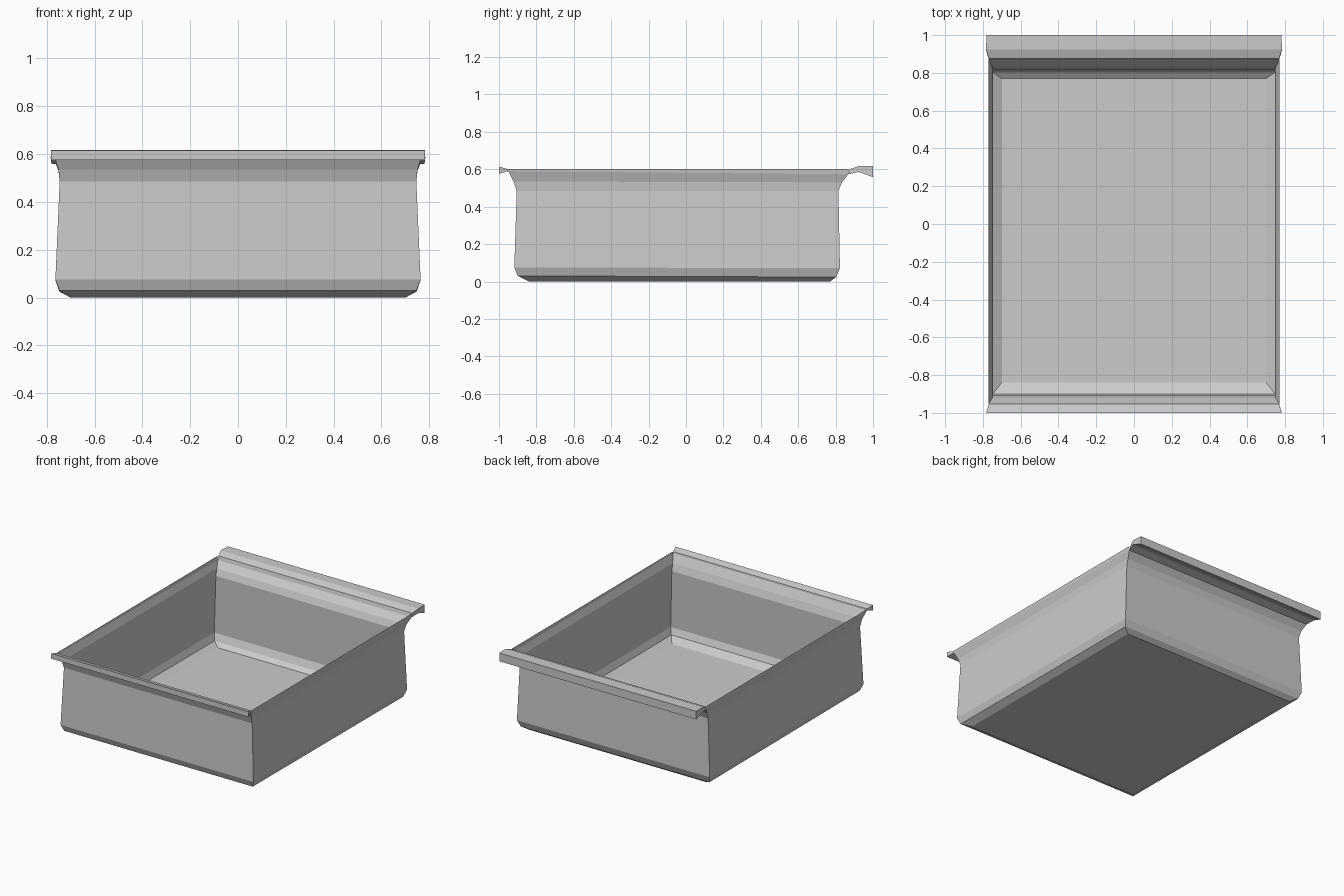
import bpy, bmesh

if "Cube" in bpy.data.objects:
    bpy.data.objects.remove(bpy.data.objects["Cube"])


def finish(name, bm):
    mesh = bpy.data.meshes.new(name)
    bmesh.ops.recalc_face_normals(bm, faces=bm.faces)
    bm.to_mesh(mesh)
    bm.free()
    obj = bpy.data.objects.new(name, mesh)
    bpy.context.collection.objects.link(obj)
    return obj


# Thin tray shell: half width, front y, back y, front z, back z
rings = [
    (0.700, -0.840, 0.770, 0.000, 0.000),
    (0.747, -0.900, 0.803, 0.030, 0.024),
    (0.764, -0.918, 0.823, 0.075, 0.072),
    (0.746, -0.905, 0.815, 0.485, 0.485),
    (0.751, -0.922, 0.833, 0.535, 0.530),
    (0.768, -0.950, 0.868, 0.590, 0.573),
]
bm = bmesh.new()
loops = []
for w, yf, yb, zf, zb in rings:
    loops.append([bm.verts.new(p) for p in
                  ((-w, yf, zf), (w, yf, zf), (w, yb, zb), (-w, yb, zb))])
bm.faces.new(loops[0][::-1])
for low, high in zip(loops, loops[1:]):
    for i in range(4):
        j = (i + 1) % 4
        bm.faces.new((low[i], low[j], high[j], high[i]))

# Upright side rims joined to the shell
for a, b in ((1, 2), (3, 0)):
    base = [loops[-1][a], loops[-1][b]]
    s = 1 if base[0].co.x > 0 else -1
    top = [bm.verts.new((s * 0.771, v.co.y, 0.601)) for v in base]
    bm.faces.new((base[0], base[1], top[1], top[0]))
finish("tray", bm)


def lip(name, profile):
    """Closed bar across x; profile points are half width, y, z."""
    bm = bmesh.new()
    left = [bm.verts.new((-w, y, z)) for w, y, z in profile]
    right = [bm.verts.new((w, y, z)) for w, y, z in profile]
    bm.faces.new(left)
    bm.faces.new(right[::-1])
    n = len(profile)
    for i in range(n):
        j = (i + 1) % n
        bm.faces.new((left[i], left[j], right[j], right[i]))
    finish(name, bm)


# Front and back lips
lip("front_lip", [(0.768, -0.950, 0.590), (0.768, -0.952, 0.601),
                  (0.782, -1.000, 0.614), (0.782, -1.000, 0.576)])
lip("back_lip", [(0.768, 0.868, 0.573), (0.768, 0.875, 0.600),
                 (0.784, 0.923, 0.617), (0.780, 1.000, 0.617),
                 (0.780, 1.000, 0.558), (0.784, 0.923, 0.586)])
